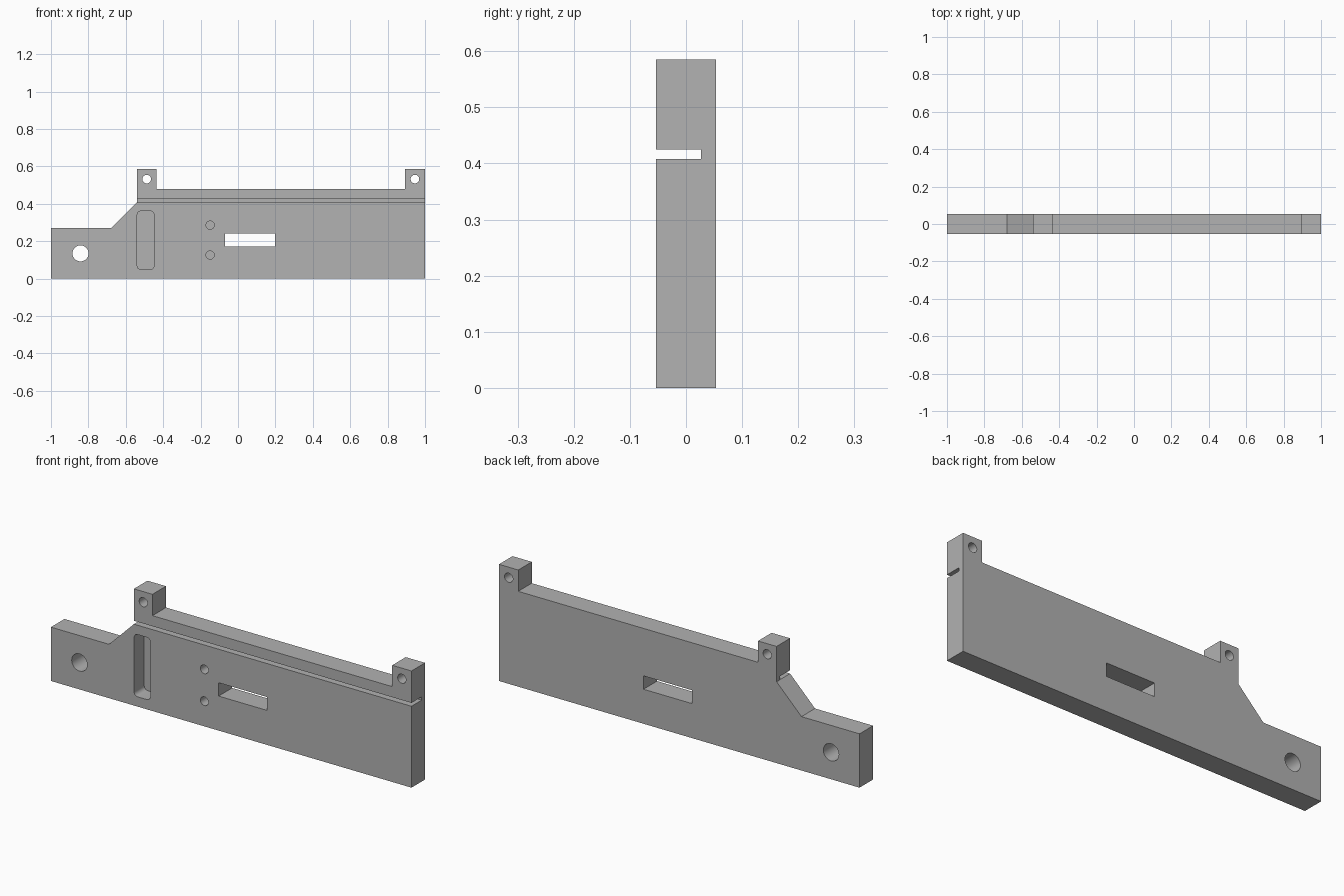
import bpy, bmesh, math

default = bpy.data.objects.get("Cube")
if default:
    bpy.data.objects.remove(default, do_unlink=True)

FRONT, BACK = -0.0535, 0.0535
POCKET = 0.027   # depth position where the blind cuts end
OVER = 0.05      # how far cutters overshoot the faces

steel = bpy.data.materials.new("grey metal")
steel.use_nodes = True
colour = (0.445, 0.445, 0.445, 1)
steel.diffuse_color = colour
steel.node_tree.nodes["Principled BSDF"].inputs["Base Color"].default_value = colour


def prism(name, outline, y0, y1):
    """Extrude an x-z outline from y0 to y1."""
    bm = bmesh.new()
    face = bm.faces.new([bm.verts.new((x, y0, z)) for x, z in outline])
    ext = bmesh.ops.extrude_face_region(bm, geom=[face])
    verts = [g for g in ext["geom"] if isinstance(g, bmesh.types.BMVert)]
    bmesh.ops.translate(bm, verts=verts, vec=(0, y1 - y0, 0))
    bmesh.ops.recalc_face_normals(bm, faces=bm.faces)
    mesh = bpy.data.meshes.new(name)
    bm.to_mesh(mesh)
    bm.free()
    mesh.materials.append(steel)
    obj = bpy.data.objects.new(name, mesh)
    bpy.context.collection.objects.link(obj)
    return obj


def arc(cx, cz, r, start, sweep, steps):
    return [(cx + r * math.cos(start + sweep * i / steps),
             cz + r * math.sin(start + sweep * i / steps)) for i in range(steps + 1)]


def circle(cx, cz, r):
    return arc(cx, cz, r, 0, math.tau, 32)[:-1]


def rect(x0, x1, z0, z1):
    return [(x0, z0), (x1, z0), (x1, z1), (x0, z1)]


def round_rect(x0, x1, z0, z1, r):
    corners = [(x1 - r, z1 - r), (x0 + r, z1 - r), (x0 + r, z0 + r), (x1 - r, z0 + r)]
    return [p for i, (x, z) in enumerate(corners)
            for p in arc(x, z, r, i * math.pi / 2, math.pi / 2, 6)]


# Plate with stepped end and two raised lugs
plate = prism("plate", [
    (-1, 0), (1, 0), (1, 0.585), (0.893, 0.585), (0.893, 0.478),
    (-0.437, 0.478), (-0.437, 0.585), (-0.54, 0.585), (-0.54, 0.408),
    (-0.678, 0.27), (-1, 0.27)], FRONT, BACK)

# Cuts: outline and where each one ends
through = BACK + OVER
cuts = {
    "long_groove": (rect(-1.1, 1.1, 0.408, 0.425), POCKET),
    "window": (rect(-0.07, 0.198, 0.173, 0.24), through),
    "rounded_pocket": (round_rect(-0.539, -0.449, 0.049, 0.361, 0.02), POCKET),
    "end_hole": (circle(-0.842, 0.135, 0.043), through),
    "left_lug_hole": (circle(0.946, 0.532, 0.023), through),
    "right_lug_hole": (circle(-0.488, 0.532, 0.023), through),
    "upper_blind_hole": (circle(-0.149, 0.286, 0.022), POCKET),
    "lower_blind_hole": (circle(-0.149, 0.126, 0.022), POCKET),
}
cutters = []
for name, (outline, end) in cuts.items():
    cutter = prism(name + "_cutter", outline, FRONT - OVER, end)
    cutter.hide_render = True
    cutters.append(cutter)
    mod = plate.modifiers.new(name, "BOOLEAN")
    mod.operation = "DIFFERENCE"
    mod.solver = "EXACT"
    mod.object = cutter

# Apply the cuts and drop the cutters
bpy.context.view_layer.objects.active = plate
plate.select_set(True)
for mod in list(plate.modifiers):
    bpy.ops.object.modifier_apply(modifier=mod.name)
for cutter in cutters:
    bpy.data.objects.remove(cutter, do_unlink=True)
bpy.ops.object.shade_smooth_by_angle(angle=math.radians(30))
